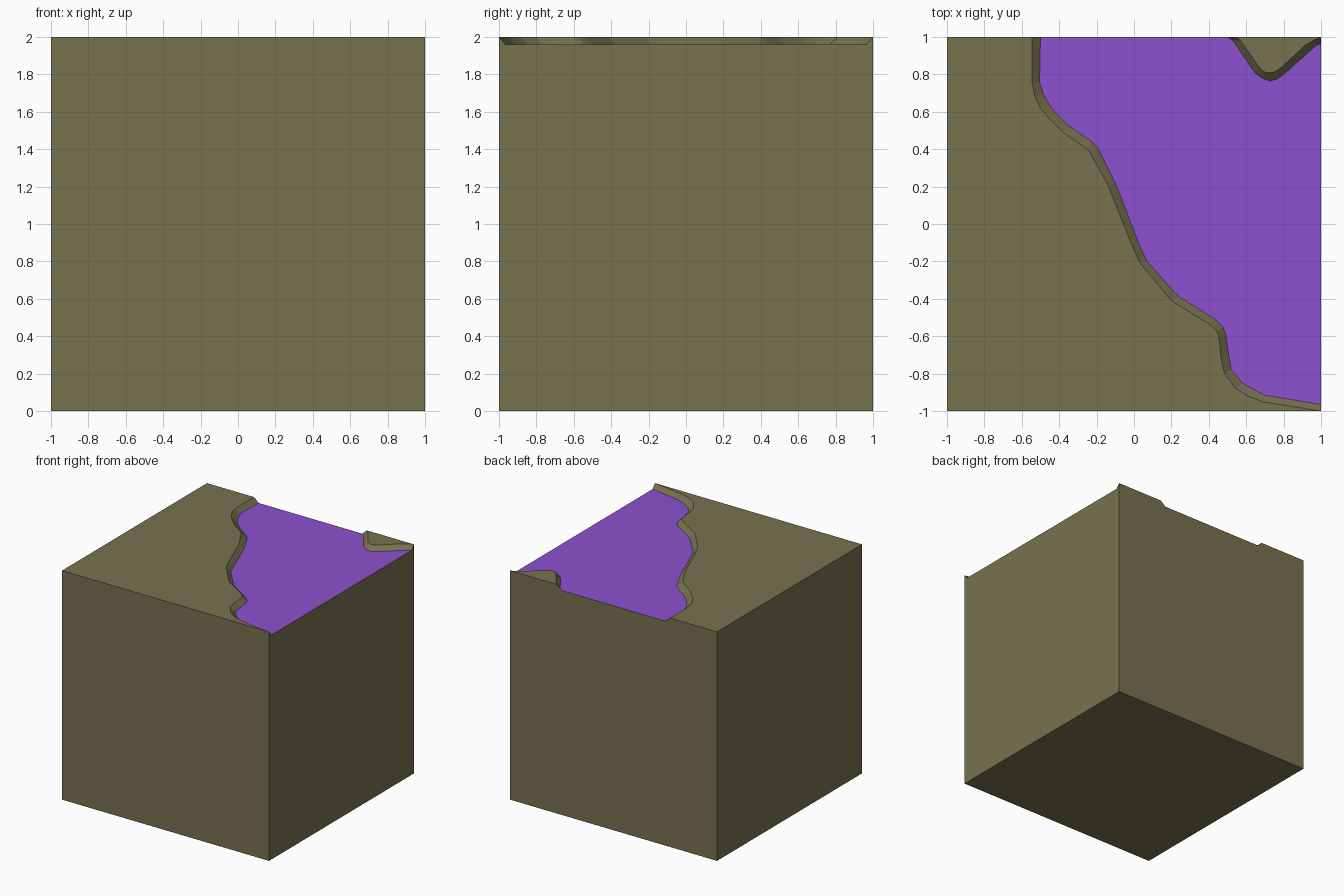
import bpy, bmesh

if "Cube" in bpy.data.objects:
    bpy.data.objects.remove(bpy.data.objects["Cube"])

TOP, FLOOR = 2.0, 1.96


def material(name, rgb):
    m = bpy.data.materials.new(name)
    m.diffuse_color = (*rgb, 1)
    m.use_nodes = True
    m.node_tree.nodes["Principled BSDF"].inputs["Base Color"].default_value = m.diffuse_color
    return m


# Long bank: (rim x, rim y, foot x, foot y), back edge to front right corner
BANK = [
    (-.545, 1, -.50, 1), (-.545, .76, -.505, .76), (-.53, .68, -.485, .695),
    (-.50, .62, -.455, .64), (-.45, .56, -.42, .595), (-.38, .49, -.35, .525),
    (-.25, .40, -.225, .44), (-.235, .38, -.19, .40), (-.14, .21, -.10, .22),
    (0, -.14, .04, -.14), (.03, -.205, .07, -.20), (.20, -.41, .235, -.385),
    (.41, -.54, .435, -.51), (.445, -.575, .475, -.55), (.455, -.61, .49, -.59),
    (.465, -.72, .505, -.69), (.485, -.80, .52, -.78), (.545, -.88, .58, -.85),
    (.61, -.92, .64, -.885), (.685, -.95, .70, -.915), (1, -1, 1, -.965)]

# Small raised corner: right edge round to the back edge
CORNER = [
    (1, 1, 1, .965), (.965, .985, .975, .955), (.915, .955, .935, .92),
    (.79, .84, .80, .80), (.765, .82, .765, .775), (.74, .81, .725, .765),
    (.705, .81, .685, .78), (.675, .83, .645, .81),
    (.57, .98, .53, .98), (.545, 1, .50, 1)]

bm = bmesh.new()


def bank_verts(rows):
    rim = [bm.verts.new((r[0], r[1], TOP)) for r in rows]
    foot = [bm.verts.new((r[2], r[3], FLOOR)) for r in rows]
    return rim, foot


rim, foot = bank_verts(BANK)
crim, cfoot = bank_verts(CORNER)
base = [bm.verts.new((x, y, 0)) for x, y in ((-1, -1), (1, -1), (1, 1), (-1, 1))]
front_left = bm.verts.new((-1, -1, TOP))
back_left = bm.verts.new((-1, 1, TOP))

# Sloping banks
for up, low in ((rim, foot), (crim, cfoot)):
    for i in range(len(up) - 1):
        bm.faces.new((up[i], low[i], low[i + 1], up[i + 1]))

# Upper ground, raised corner and sunken floor
bm.faces.new([back_left, front_left] + rim[::-1])
bm.faces.new(crim)
floor_face = bm.faces.new(foot + cfoot)
floor_face.material_index = 1

# Block sides and underside
bm.faces.new((base[0], base[1], rim[-1], front_left))
bm.faces.new((base[1], base[2], crim[0], cfoot[0], foot[-1], rim[-1]))
bm.faces.new((base[2], base[3], back_left, rim[0], foot[0], cfoot[-1], crim[-1], crim[0]))
bm.faces.new((base[3], base[0], front_left, back_left))
bm.faces.new(base[::-1])
bmesh.ops.recalc_face_normals(bm, faces=bm.faces[:])

mesh = bpy.data.meshes.new("ground_block")
bm.to_mesh(mesh)
bm.free()
mesh.materials.append(material("olive earth", (.185, .168, .080)))
mesh.materials.append(material("purple floor", (.265, .083, .62)))
block = bpy.data.objects.new("ground_block", mesh)
bpy.context.collection.objects.link(block)
